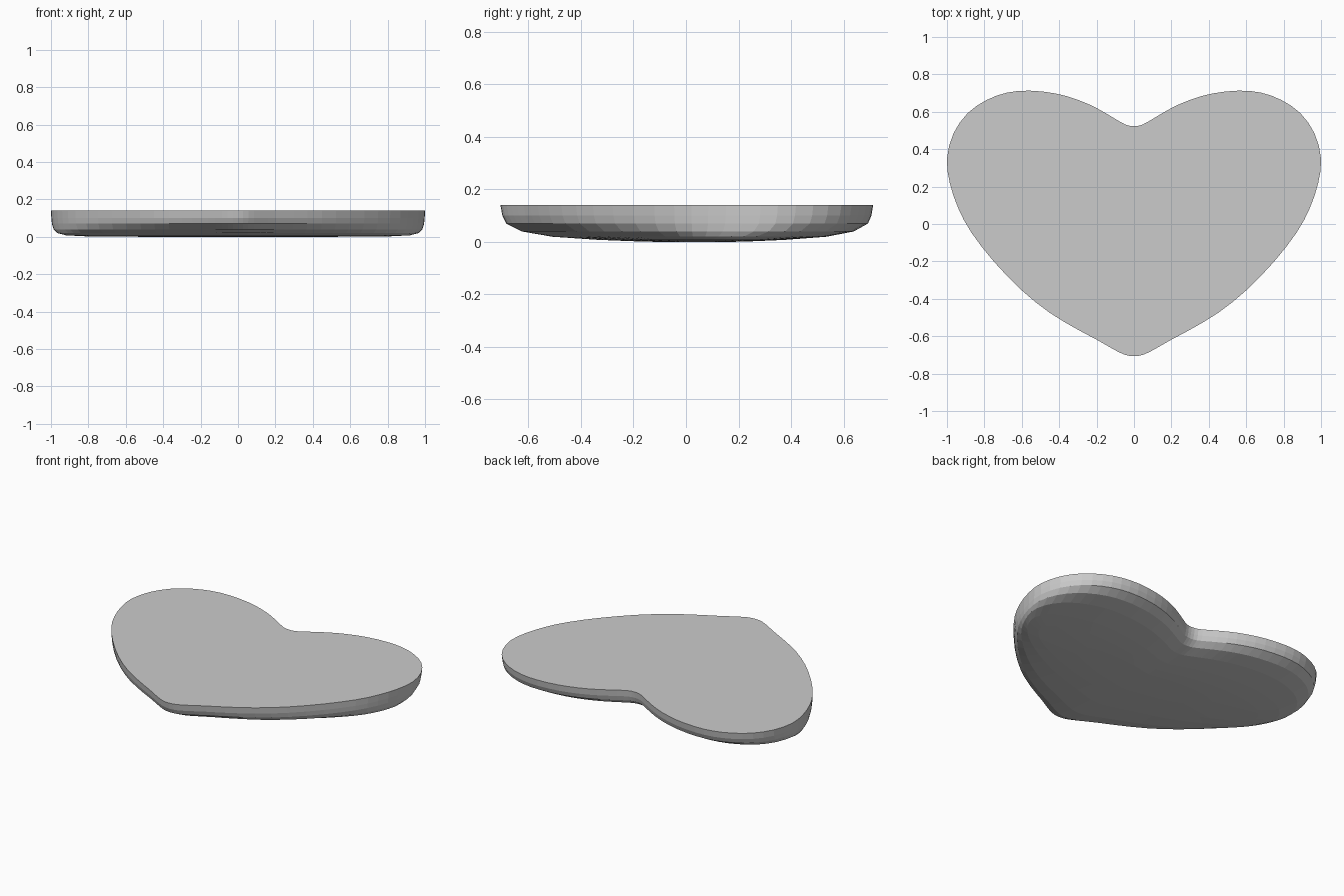
import bpy, bmesh
from mathutils import Vector

if "Cube" in bpy.data.objects:
    bpy.data.objects.remove(bpy.data.objects["Cube"])

# Right half of the heart outline, from the notch round to the tip
HALF = [(0, .523), (.045, .531), (.10, .562), (.20, .62), (.30, .664), (.42, .698),
        (.56, .713), (.68, .702), (.79, .662), (.89, .592), (.965, .485), (1, .35),
        (.985, .22), (.94, .085), (.87, -.045), (.75, -.20), (.60, -.355), (.45, -.475),
        (.30, -.565), (.20, -.618), (.12, -.664), (.055, -.697), (0, -.707)]

# Rounded underside: height, x scale, y scale
RINGS = [(.14, 1, 1), (.10, .998, .99), (.07, .995, .97), (.04, .986, .89),
         (.02, .965, .735), (.008, .92, .50), (.003, .82, .33), (0, .5, .18)]
CENTRE_Y = .04


def smooth_loop(points, steps):
    """Closed Catmull-Rom curve through the points."""
    p = [Vector(q) for q in points]
    n, out = len(p), []
    for i in range(n):
        a, b, c, d = p[i - 1], p[i], p[(i + 1) % n], p[(i + 2) % n]
        for s in range(steps):
            t = s / steps
            out.append(.5 * (2 * b + (c - a) * t + (2 * a - 5 * b + 4 * c - d) * t ** 2
                             + (3 * b - a - 3 * c + d) * t ** 3))
    return out


mirrored = [(-x, y) for x, y in reversed(HALF[1:-1])]
outline = smooth_loop(HALF + mirrored, 2)

# Heart slab: flat top, bowl-like rim and underside
bm = bmesh.new()
loops = [[bm.verts.new((v.x * sx, CENTRE_Y + (v.y - CENTRE_Y) * sy, z)) for v in outline]
         for z, sx, sy in RINGS]
n = len(outline)
for upper, lower in zip(loops, loops[1:]):
    for i in range(n):
        j = (i + 1) % n
        bm.faces.new((upper[i], upper[j], lower[j], lower[i]))
bm.faces.new(loops[0])
bm.faces.new(loops[-1])
bmesh.ops.recalc_face_normals(bm, faces=bm.faces)

mesh = bpy.data.meshes.new("heart_slab")
bm.to_mesh(mesh)
bm.free()
bpy.context.collection.objects.link(bpy.data.objects.new("heart_slab", mesh))
